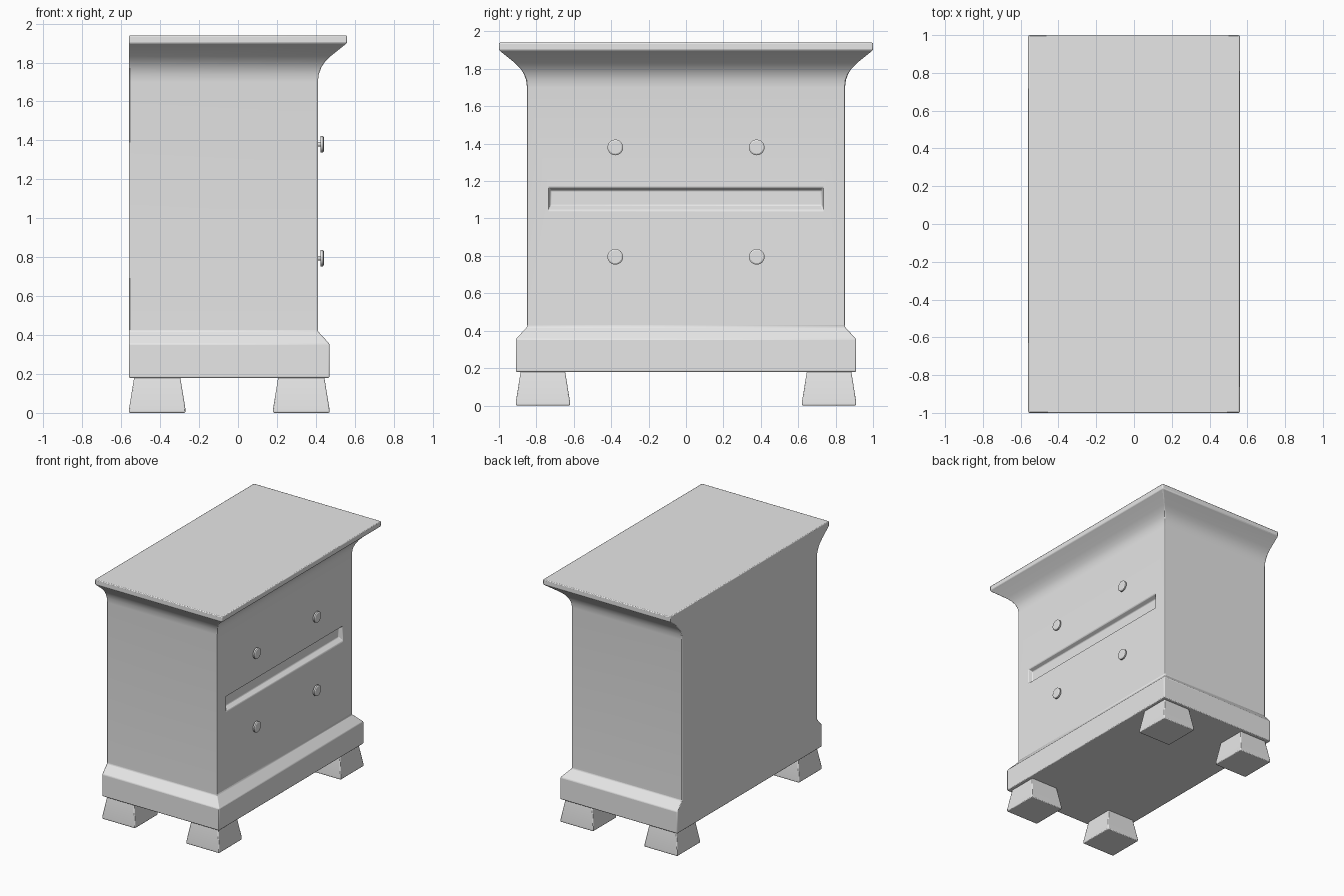
import bpy
import bmesh
from math import copysign, pi, radians
from mathutils import Matrix

if "Cube" in bpy.data.objects:
    bpy.data.objects.remove(bpy.data.objects["Cube"], do_unlink=True)

grey = bpy.data.materials.new("plain grey")
grey.use_nodes = True
grey.diffuse_color = (0.8, 0.8, 0.8, 1)
grey.node_tree.nodes["Principled BSDF"].inputs["Base Color"].default_value = (0.8, 0.8, 0.8, 1)

BACK, FRONT, SIDE = -0.56, 0.41, 0.85


def finish(bm, name, bevel=0):
    bmesh.ops.recalc_face_normals(bm, faces=bm.faces)
    mesh = bpy.data.meshes.new(name)
    bm.to_mesh(mesh)
    bm.free()
    mesh.materials.append(grey)
    obj = bpy.data.objects.new(name, mesh)
    bpy.context.collection.objects.link(obj)
    bpy.ops.object.select_all(action="DESELECT")
    obj.select_set(True)
    bpy.context.view_layer.objects.active = obj
    bpy.ops.object.shade_smooth_by_angle(angle=radians(30))
    if bevel:
        mod = obj.modifiers.new("soft edges", "BEVEL")
        mod.width = bevel
        mod.segments = 2
        mod.limit_method = "ANGLE"
        mod.angle_limit = radians(35)
    return obj


def loft(bm, rings):
    """Stack rectangular rings (x0, x1, y0, y1, z) into a closed solid."""
    loops = [[bm.verts.new(p) for p in ((x0, y0, z), (x1, y0, z), (x1, y1, z), (x0, y1, z))]
             for x0, x1, y0, y1, z in rings]
    for low, high in zip(loops, loops[1:]):
        for i in range(4):
            j = (i + 1) % 4
            bm.faces.new((low[i], low[j], high[j], high[i]))
    bm.faces.new(loops[0][::-1])
    bm.faces.new(loops[-1])
    bmesh.ops.recalc_face_normals(bm, faces=bm.faces)


# Cabinet: plinth, straight body, coved cornice and flat top; the back is flush
profile = [(0.06, 0.18), (0.06, 0.355), (0, 0.42), (0, 1.7), (0.005, 1.74),
           (0.018, 1.775), (0.038, 1.805), (0.065, 1.832), (0.15, 1.9), (0.15, 1.94)]
bm = bmesh.new()
loft(bm, [(BACK, FRONT + o, -SIDE - o, SIDE + o, z) for o, z in profile])

# Recessed slot between the two drawers
panel = max((f for f in bm.faces if f.normal.x > 0.99), key=lambda f: f.calc_area())
for half_width, low, high, depth in ((0.735, 1.045, 1.165, 0), (0.725, 1.07, 1.15, 0.035)):
    bmesh.ops.inset_individual(bm, faces=[panel], thickness=0.01)
    middle = panel.calc_center_median().z
    for v in panel.verts:
        v.co = (FRONT - depth, copysign(half_width, v.co.y), high if v.co.z > middle else low)
finish(bm, "cabinet", 0.006)

# Four flared feet
for x, end in ((-0.415, "back"), (0.325, "front")):
    for y, side in ((-0.765, "right"), (0.765, "left")):
        bm = bmesh.new()
        loft(bm, [(x - r, x + r, y - r, y + r, z)
                  for r, z in ((0.145, 0), (0.145, 0.02), (0.118, 0.185))])
        finish(bm, f"{end}_{side}_foot", 0.006)

# Round drawer knobs on thin stems
for z, level in ((0.795, "lower"), (1.38, "upper")):
    for y, side in ((-0.378, "right"), (0.378, "left")):
        bm = bmesh.new()
        for x, r1, r2, length in ((0.415, 0.012, 0.012, 0.03), (0.431, 0.042, 0.042, 0.012),
                                  (0.4395, 0.042, 0.034, 0.005)):
            bmesh.ops.create_cone(bm, cap_ends=True, segments=24, radius1=r1, radius2=r2,
                                  depth=length,
                                  matrix=Matrix.Translation((x, y, z)) @ Matrix.Rotation(pi / 2, 4, "Y"))
        finish(bm, f"{level}_{side}_knob")
